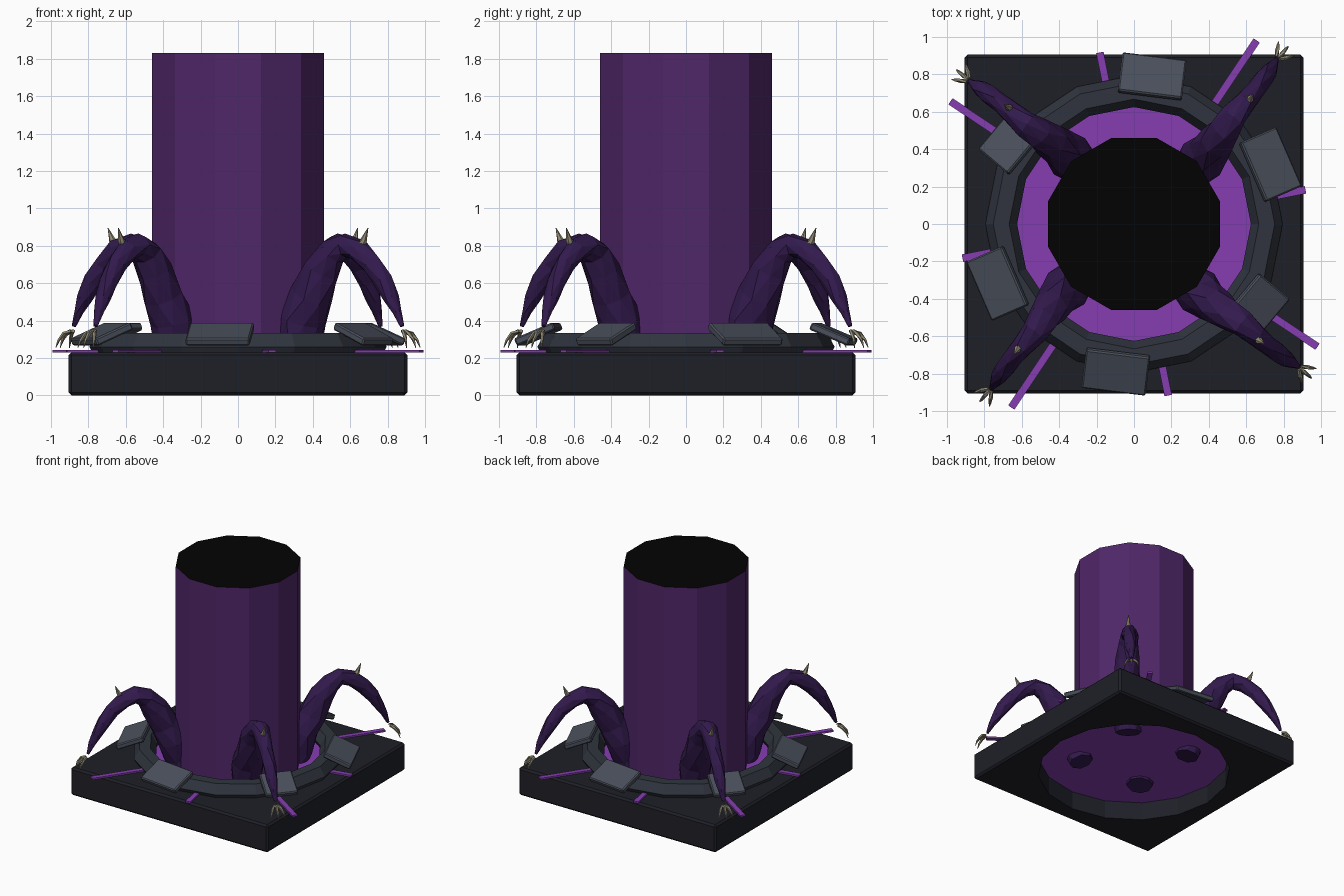
import bpy, bmesh, math, random
from mathutils import Vector

if "Cube" in bpy.data.objects:
    bpy.data.objects.remove(bpy.data.objects["Cube"])

random.seed(4)


def mat(name, hexcol):
    lin = [(int(hexcol[i:i + 2], 16) / 255) ** 2.2 for i in (0, 2, 4)]
    m = bpy.data.materials.new(name)
    m.diffuse_color = (*lin, 1)
    m.use_nodes = True
    m.node_tree.nodes["Principled BSDF"].inputs["Base Color"].default_value = m.diffuse_color
    return m


STONE = mat("dark_stone", "24252c")
RIM = mat("rim_stone", "333740")
PLATE = mat("plate_stone", "4b505b")
BEAM = mat("beam_purple", "512b68")
GLOW = mat("glow_purple", "8540b0")
FLESH = mat("dark_flesh", "36204f")
BONE = mat("bone", "8f8873")
VOID = mat("void_black", "0a0a0a")


def finish(name, m):
    ob = bpy.context.object
    ob.name = name
    ob.data.materials.append(m)
    return ob


def box(name, m, size, loc, rot=(0, 0, 0), bevel=0):
    bpy.ops.mesh.primitive_cube_add(size=1, location=loc, rotation=rot)
    ob = finish(name, m)
    ob.scale = size
    bpy.ops.object.transform_apply(location=False, rotation=False, scale=True)
    if bevel:
        b = ob.modifiers.new("bevel", 'BEVEL')
        b.width, b.segments = bevel, 1
    return ob


def cylinder(name, m, sides, r, z0, z1, turn=0):
    bpy.ops.mesh.primitive_cylinder_add(vertices=sides, radius=r, depth=z1 - z0,
                                        location=(0, 0, (z0 + z1) / 2), rotation=(0, 0, turn))
    return finish(name, m)


def tube(name, m, path, sides, jitter=0, turn=0):
    """Faceted tube through (x, y, z, radius) points."""
    bm = bmesh.new()
    pts = [Vector(p[:3]) for p in path]
    rings = []
    for i, p in enumerate(pts):
        t = (pts[min(i + 1, len(pts) - 1)] - pts[max(i - 1, 0)]).normalized()
        u = t.cross(Vector((0.65, 0.75, 0))).normalized()
        v = t.cross(u)
        ring = []
        for k in range(sides):
            a = 2 * math.pi * (k + 0.5 * (i % 2)) / sides
            r = path[i][3] * (1 + random.uniform(-jitter, jitter))
            ring.append(bm.verts.new(p + (u * math.cos(a) + v * math.sin(a)) * r))
        rings.append(ring)
    for a, b in zip(rings, rings[1:]):
        for k in range(sides):
            n = (k + 1) % sides
            bm.faces.new((a[k], a[n], b[n], b[k]))
    bm.faces.new(rings[0][::-1])
    bm.faces.new(rings[-1])
    bmesh.ops.recalc_face_normals(bm, faces=bm.faces)
    if jitter:
        bmesh.ops.triangulate(bm, faces=bm.faces)
    me = bpy.data.meshes.new(name)
    bm.to_mesh(me)
    bm.free()
    me.materials.append(m)
    ob = bpy.data.objects.new(name, me)
    ob.rotation_euler.z = turn
    bpy.context.collection.objects.link(ob)
    return ob


def four_around(ob):
    """Repeat a part at quarter turns about the z axis."""
    for k in range(1, 4):
        c = ob.copy()
        c.name = f"{ob.name}_{k + 1}"
        c.rotation_euler.z = k * math.pi / 2
        bpy.context.collection.objects.link(c)


# square plinth with a round well through it
plinth = box("plinth", STONE, (1.81, 1.81, 0.23), (0, 0, 0.115), bevel=0.015)
cutter = cylinder("well_cutter", STONE, 16, 0.76, -0.2, 0.5)
cutter.hide_render = True
cutter.hide_viewport = False
cut = plinth.modifiers.new("well", 'BOOLEAN')
cut.operation, cut.object, cut.solver = 'DIFFERENCE', cutter, 'EXACT'
bpy.context.view_layer.objects.active = plinth
for mod in ("bevel", "well"):
    bpy.ops.object.modifier_apply(modifier=mod)
bpy.data.objects.remove(cutter)

# glowing floor of the well
cylinder("portal_disc", GLOW, 16, 0.76, 0.155, 0.175)

# stone rim around the well
bpy.ops.mesh.primitive_torus_add(major_segments=16, minor_segments=6, major_radius=0.71,
                                 minor_radius=0.085, location=(0, 0, 0.26))
finish("portal_rim", RIM)

# tall light column with a black top
beam = cylinder("light_column", BEAM, 12, 0.475, 0.165, 1.83, math.radians(15))
beam.data.materials.append(VOID)
for f in beam.data.polygons:
    if f.normal.z > 0.9:
        f.material_index = 1

# glowing cracks radiating over the plinth, short and long in turn
for k in range(8):
    a = math.radians(11.25 + 45 * k)
    r0, r1 = 0.68, (1.18 if k % 2 else 0.935)
    c = (r0 + r1) / 2
    box(f"glow_crack_{k + 1}", GLOW, (r1 - r0, 0.04, 0.014),
        (c * math.cos(a), c * math.sin(a), 0.236), (0, 0, a))

# broken stone plates leaning on the rim
for k, (deg, facing, width) in enumerate([(83, 83, 0.345), (23.5, 23.5, 0.345), (-32.5, -40, 0.25)]):
    for s in (0, 180):
        a, f = math.radians(deg + s), math.radians(facing + s)
        box(f"stone_plate_{k + 1}_{'b' if s else 'a'}", PLATE, (0.225, width, 0.042),
            (0.795 * math.cos(a), 0.795 * math.sin(a), 0.328),
            (0, math.radians(23), f), bevel=0.008)

# clawed arms reaching out of the well
arm = tube("arm", FLESH, [
    (0.29, -0.31, 0.12, 0.10), (0.31, -0.33, 0.25, 0.12), (0.345, -0.36, 0.40, 0.12),
    (0.39, -0.40, 0.53, 0.11), (0.45, -0.45, 0.67, 0.092), (0.51, -0.49, 0.765, 0.08),
    (0.575, -0.535, 0.805, 0.068), (0.645, -0.59, 0.775, 0.062), (0.715, -0.65, 0.70, 0.055),
    (0.775, -0.695, 0.61, 0.05), (0.82, -0.725, 0.52, 0.04), (0.85, -0.745, 0.45, 0.028),
    (0.878, -0.762, 0.37, 0.012)], 8, 0.12)
four_around(arm)

# bone spike on each elbow
four_around(tube("elbow_spike", BONE, [(0.645, -0.60, 0.77, 0.03), (0.672, -0.625, 0.83, 0.018),
                                       (0.695, -0.64, 0.895, 0.002)], 6))

# three hooked claws at each arm tip
for n, deg in enumerate((-75, -41, -7)):
    d = Vector((math.cos(math.radians(deg)), math.sin(math.radians(deg))))
    hook = [(0.875 + d.x * r, -0.76 + d.y * r, z, w) for r, z, w in
            ((0.02, 0.345, 0.010), (0.055, 0.33, 0.012), (0.085, 0.295, 0.008), (0.10, 0.255, 0.002))]
    four_around(tube(f"claw_{n + 1}", BONE, hook, 5))
